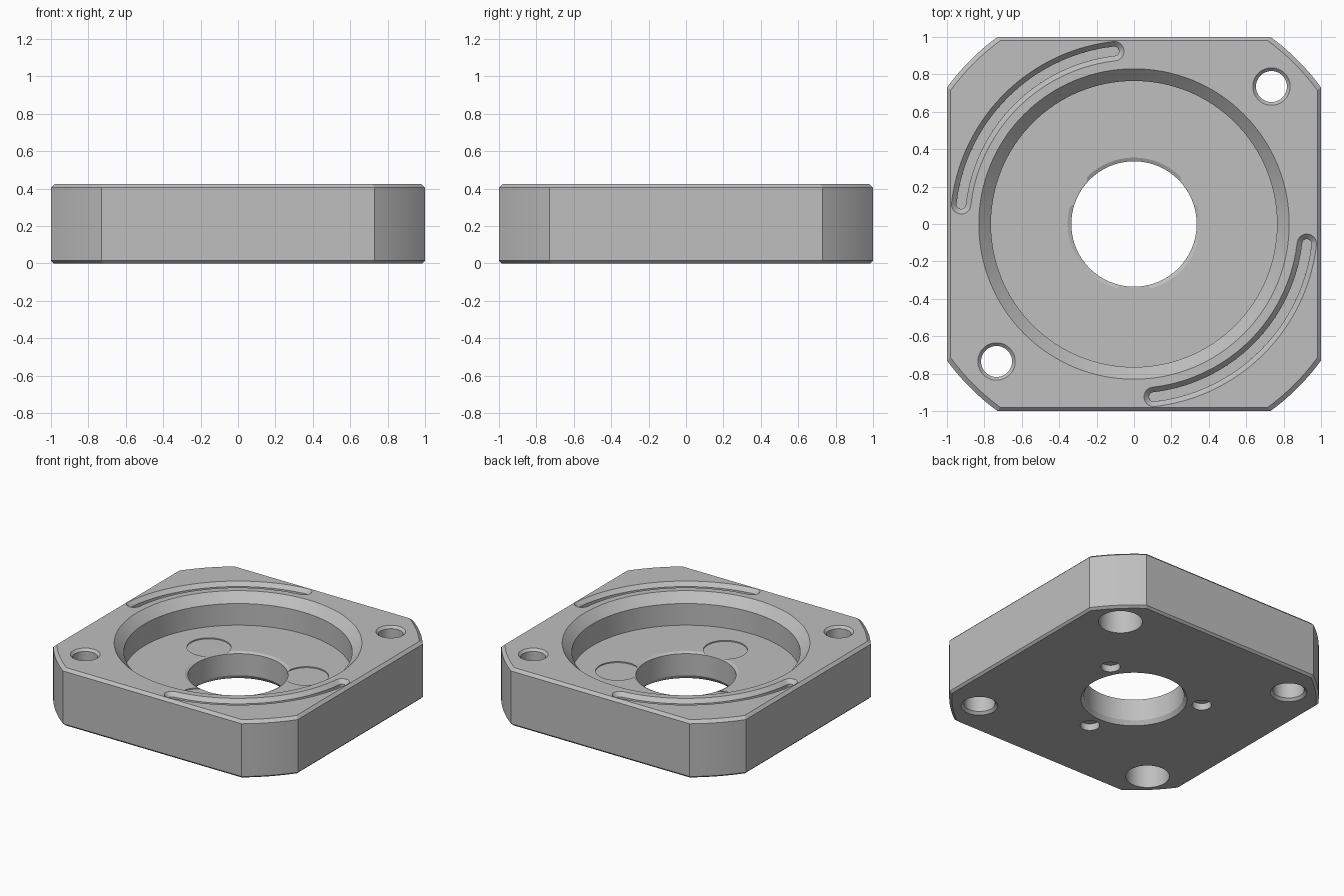
import bpy, bmesh
from math import sin, cos, pi, radians, hypot, atan2

if "Cube" in bpy.data.objects:
    bpy.data.objects.remove(bpy.data.objects["Cube"])

HEIGHT, FLOOR, HOLE = 0.425, 0.2, 0.735

metal = bpy.data.materials.new("grey metal")
metal.use_nodes = True
metal.diffuse_color = (0.52, 0.52, 0.52, 1)
metal.node_tree.nodes["Principled BSDF"].inputs["Base Color"].default_value = (0.52, 0.52, 0.52, 1)


def loft(name, rings):
    """Solid from a stack of closed rings with equal point counts."""
    bm = bmesh.new()
    loops = [[bm.verts.new(p) for p in ring] for ring in rings]
    n = len(loops[0])
    for a, b in zip(loops, loops[1:]):
        for i in range(n):
            j = (i + 1) % n
            bm.faces.new((a[i], a[j], b[j], b[i]))
    bm.faces.new(loops[0][::-1])
    bm.faces.new(loops[-1])
    bmesh.ops.recalc_face_normals(bm, faces=bm.faces)
    mesh = bpy.data.meshes.new(name)
    bm.to_mesh(mesh)
    bm.free()
    mesh.materials.append(metal)
    obj = bpy.data.objects.new(name, mesh)
    bpy.context.collection.objects.link(obj)
    return obj


def turned(name, profile, x=0, y=0, sides=48):
    """Turned solid from (radius, height) pairs, bottom to top."""
    return loft(name, [[(x + r * cos(2 * pi * i / sides), y + r * sin(2 * pi * i / sides), z)
                        for i in range(sides)] for r, z in profile])


def outline(scale, z):
    """Square with four rounded-off corners."""
    radius, start = hypot(1, 0.73), atan2(0.73, 1)
    steps = 8
    points = []
    for corner in range(4):
        for i in range(steps + 1):
            a = corner * pi / 2 + start + (pi / 2 - 2 * start) * i / steps
            points.append((scale * radius * cos(a), scale * radius * sin(a), z))
    return points


def arc_slot(half, z, turn, radius=0.93, sweep=radians(77), steps=40, cap=10):
    """Curved pill outline, concentric with the plate."""
    first = turn - sweep / 2
    points = []
    for r, sign in ((radius + half, 1), (radius - half, -1)):
        for i in range(steps + 1):
            a = turn + sign * (i / steps - 0.5) * sweep
            points.append((r * cos(a), r * sin(a), z))
        end = turn + sign * sweep / 2
        for i in range(1, cap):
            a = end + pi * i / cap + (0 if sign > 0 else pi)
            points.append((radius * cos(end) + half * cos(a),
                           radius * sin(end) + half * sin(a), z))
    return points


# Chamfered plate
plate = loft("flange_plate", [outline(0.985, 0), outline(1, 0.015),
                              outline(1, HEIGHT - 0.02), outline(0.98, HEIGHT)])
cutters = []

# Dished recess with the central bore
cutters.append(turned("recess_cutter", [
    (0.362, -0.01), (0.335, 0.03), (0.335, FLOOR - 0.01), (0.355, FLOOR),
    (0.765, FLOOR), (0.765, 0.36), (0.85, 0.445)], sides=128))

# Shallow round pads and the pin holes beneath them
for angle in (30, 150, 270):
    x, y = 0.46 * cos(radians(angle)), 0.46 * sin(radians(angle))
    cutters.append(turned("pad_cutter", [(0.148, FLOOR - 0.008), (0.148, FLOOR + 0.05)], x, y))
    cutters.append(turned("pin_cutter", [(0.065, -0.05), (0.065, 0.05)], x, y, 32))

for s in (1, -1):
    # Stepped through holes
    cutters.append(turned("bolt_cutter", [
        (0.147, -0.05), (0.147, 0.22), (0.083, 0.22), (0.083, HEIGHT - 0.017),
        (0.11, HEIGHT + 0.01)], s * HOLE, s * HOLE))
    # Blind holes on the underside
    cutters.append(turned("blind_cutter", [
        (0.133, -0.01), (0.105, 0.018), (0.105, 0.3)], s * HOLE, -s * HOLE))
    # Curved grooves with bevelled lips
    turn = radians(-45 if s > 0 else 135)
    cutters.append(loft("groove_cutter", [
        arc_slot(0.025, HEIGHT - 0.06, turn), arc_slot(0.025, HEIGHT - 0.028, turn),
        arc_slot(0.052, HEIGHT, turn), arc_slot(0.052, HEIGHT + 0.02, turn)]))

# Cut everything out of the plate
bpy.ops.object.select_all(action="DESELECT")
plate.select_set(True)
bpy.context.view_layer.objects.active = plate
for cutter in cutters:
    cutter.hide_render = True
    mod = plate.modifiers.new("cut", "BOOLEAN")
    mod.operation = "DIFFERENCE"
    mod.solver = "EXACT"
    mod.object = cutter
    bpy.ops.object.modifier_apply(modifier=mod.name)
    bpy.data.objects.remove(cutter)

bpy.ops.object.shade_smooth_by_angle(angle=radians(20))
